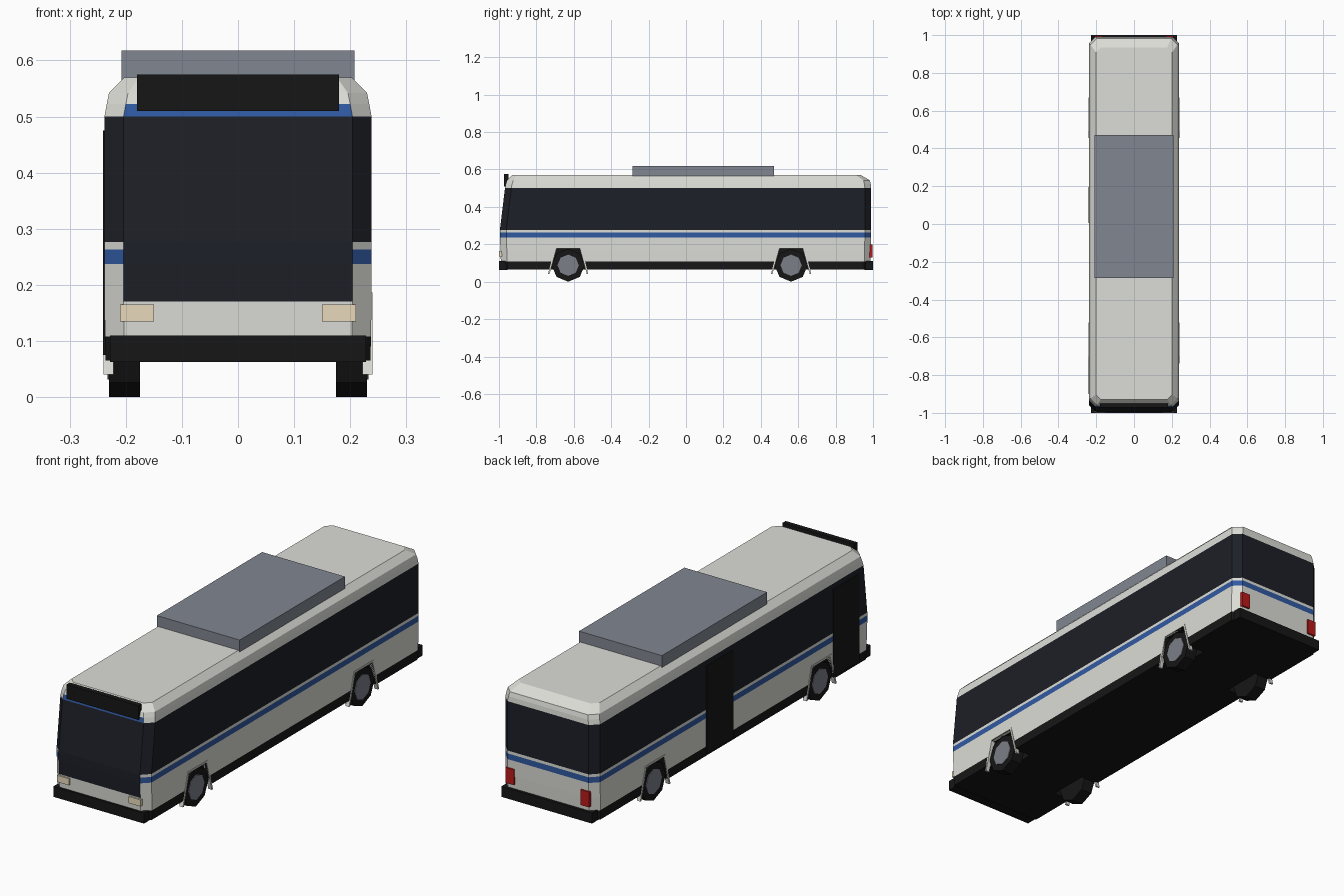
import bpy, bmesh, math

if "Cube" in bpy.data.objects:
    bpy.data.objects.remove(bpy.data.objects["Cube"])

def mat(name, rgb):
    m = bpy.data.materials.new(name)
    m.diffuse_color = (*rgb, 1)
    m.use_nodes = True
    m.node_tree.nodes["Principled BSDF"].inputs["Base Color"].default_value = m.diffuse_color
    return m

WHITE = mat("white_paint", (0.72, 0.72, 0.68))
GLASS = mat("dark_glass", (0.012, 0.014, 0.02))
BLUE = mat("blue_stripe", (0.03, 0.1, 0.36))
BLACK = mat("black_trim", (0.008, 0.008, 0.008))
GREY = mat("roof_grey", (0.22, 0.24, 0.28))
STEEL = mat("hub_grey", (0.2, 0.21, 0.25))
CREAM = mat("headlight_cream", (0.8, 0.7, 0.5))
RED = mat("tail_red", (0.5, 0.01, 0.01))
SLOTS = [WHITE, GLASS, BLUE, BLACK]

def make(name, bm, mats):
    bmesh.ops.recalc_face_normals(bm, faces=bm.faces[:])
    me = bpy.data.meshes.new(name)
    bm.to_mesh(me)
    bm.free()
    for m in mats:
        me.materials.append(m)
    ob = bpy.data.objects.new(name, me)
    bpy.context.collection.objects.link(ob)
    return ob

def box(name, x, y, z, m):
    bm = bmesh.new()
    bmesh.ops.create_cube(bm, size=1)
    for v in bm.verts:
        v.co = [(a + b) / 2 + c * (b - a) for (a, b), c in zip((x, y, z), v.co)]
    return make(name, bm, [m])

def prism_x(name, pts, x0, x1, mats, index=0):
    """Extrude a (y, z) outline from x0 to x1."""
    bm = bmesh.new()
    a, b = [[bm.verts.new((x, y, z)) for y, z in pts] for x in (x0, x1)]
    n = len(pts)
    faces = [bm.faces.new(a), bm.faces.new(b)]
    faces += [bm.faces.new((a[i], a[(i + 1) % n], b[(i + 1) % n], b[i])) for i in range(n)]
    for f in faces:
        f.material_index = index
    return make(name, bm, mats)

def octagon(y, z, r):
    return [(y + r * math.sin(i * math.pi / 4), z + r * math.cos(i * math.pi / 4)) for i in range(8)]

# Body shell: chamfered rectangles stacked upward
# (z, half width, front y, back y, chamfer, side material, front material) for the band above
LEVELS = [
    (0.065, 0.236, -0.988, 0.985, 0.034, 3, 3),
    (0.108, 0.237, -0.990, 0.987, 0.034, 0, 0),
    (0.170, 0.238, -0.992, 0.989, 0.034, 0, 1),
    (0.237, 0.238, -0.995, 0.990, 0.034, 2, 1),
    (0.263, 0.238, -0.995, 0.990, 0.034, 0, 1),
    (0.276, 0.238, -0.995, 0.990, 0.034, 1, 1),
    (0.500, 0.238, -0.968, 0.990, 0.034, 0, 2),
    (0.522, 0.234, -0.964, 0.988, 0.034, 0, 0),
    (0.542, 0.230, -0.957, 0.983, 0.034, 0, 0),
    (0.570, 0.202, -0.930, 0.935, 0.026, 0, 0),
]
bm = bmesh.new()
rings = []
for z, w, f, b, c, _, _ in LEVELS:
    outline = [(-w + c, f), (w - c, f), (w, f + c), (w, b - c),
               (w - c, b), (-w + c, b), (-w, b - c), (-w, f + c)]
    rings.append([bm.verts.new((x, y, z)) for x, y in outline])
for lo, hi, level in zip(rings, rings[1:], LEVELS):
    for i in range(8):
        j = (i + 1) % 8
        face = bm.faces.new((lo[i], lo[j], hi[j], hi[i]))
        face.material_index = level[6] if i == 0 else level[5]
bm.faces.new(rings[0]).material_index = 3
bm.faces.new(rings[-1])
body = make("body", bm, SLOTS)

# Wheels, arches and arch lips
def arch(y, g):
    return [(y - 0.1 - g, 0.04), (y - 0.062 - g, 0.178 + g),
            (y + 0.062 + g, 0.178 + g), (y + 0.1 + g, 0.04)]

for end, y in (("front", -0.63), ("rear", 0.562)):
    for side, s in (("left", -1), ("right", 1)):
        tag = f"{end}_{side}"
        cutter = prism_x("arch_cutter", arch(y, 0), s * 0.15, s * 0.3, SLOTS, 3)
        cutter.hide_render = True
        mod = body.modifiers.new("arch", 'BOOLEAN')
        mod.operation, mod.solver, mod.object = 'DIFFERENCE', 'EXACT', cutter
        bpy.context.view_layer.objects.active = body
        bpy.ops.object.modifier_apply(modifier=mod.name)
        bpy.data.objects.remove(cutter)
        prism_x(f"{tag}_arch_lip", arch(y, 0.008) + arch(y, 0)[::-1],
                s * 0.222, s * 0.24, [WHITE])
        prism_x(f"{tag}_tyre", octagon(y, 0.088, 0.088), s * 0.175, s * 0.23, [BLACK])
        prism_x(f"{tag}_hub", octagon(y, 0.088, 0.057), s * 0.2, s * 0.233, [STEEL])

# Bumpers
box("front_bumper", (-0.228, 0.228), (-1.0, -0.955), (0.063, 0.11), BLACK)
box("rear_bumper", (-0.228, 0.228), (0.955, 1.0), (0.063, 0.11), BLACK)

# Lights
for side, s in (("left", -1), ("right", 1)):
    box(f"{side}_headlight", sorted((s * 0.15, s * 0.21)), (-0.999, -0.97), (0.135, 0.165), CREAM)
    box(f"{side}_tail_light", sorted((s * 0.168, s * 0.21)), (0.97, 0.996), (0.13, 0.2), RED)

# Doors on the left side
box("front_door", (-0.241, -0.225), (-0.9, -0.715), (0.075, 0.475), BLACK)
box("middle_door", (-0.241, -0.225), (0.005, 0.195), (0.075, 0.475), BLACK)

# Destination sign and roof unit
box("destination_sign", (-0.18, 0.18), (-0.972, -0.95), (0.51, 0.575), BLACK)
box("roof_unit", (-0.208, 0.208), (-0.285, 0.47), (0.56, 0.618), GREY)
